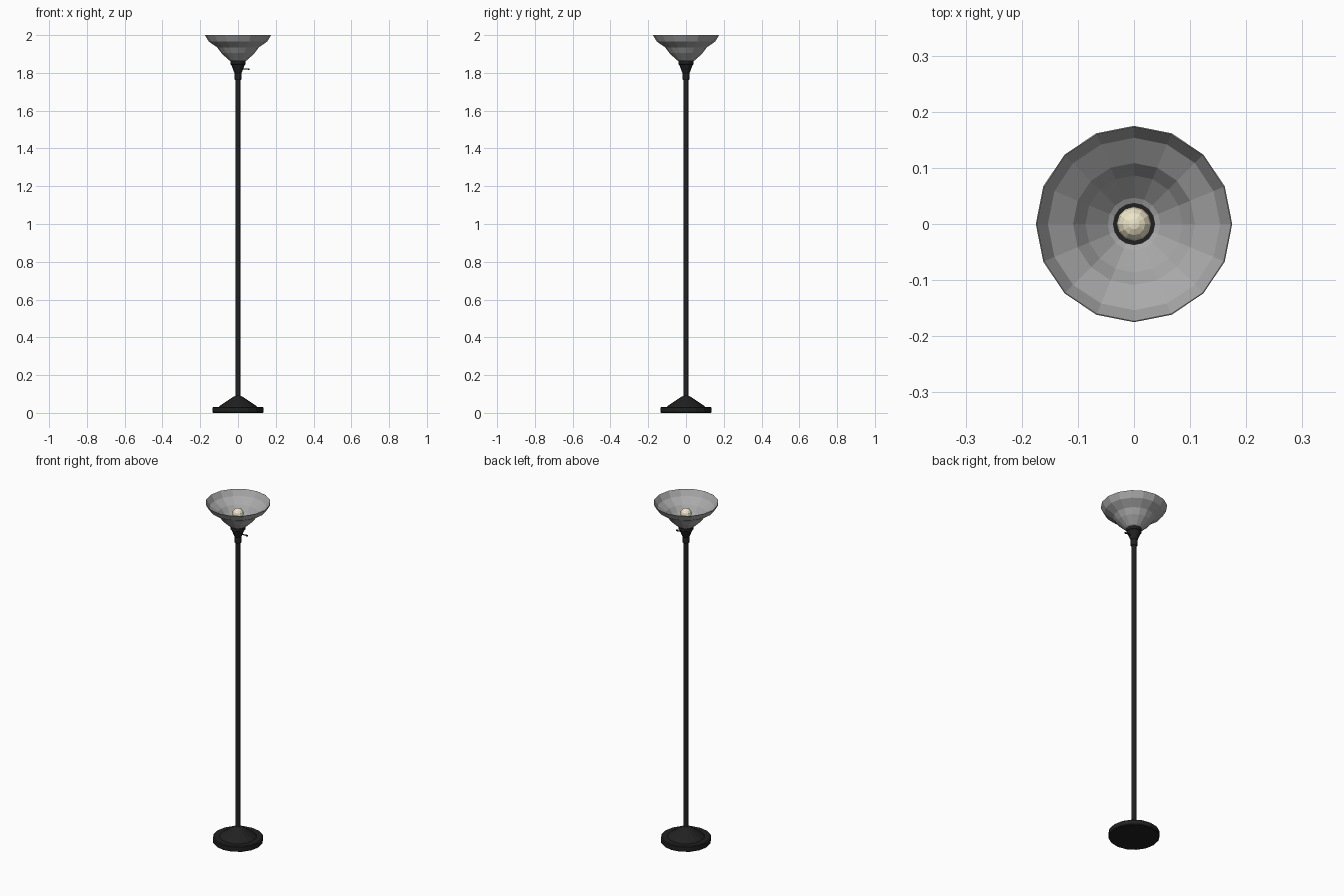
import bpy, math
from mathutils import Matrix

if "Cube" in bpy.data.objects:
    bpy.data.objects.remove(bpy.data.objects["Cube"])


def material(name, rgb):
    m = bpy.data.materials.new(name)
    m.diffuse_color = (*rgb, 1)
    m.use_nodes = True
    m.node_tree.nodes["Principled BSDF"].inputs["Base Color"].default_value = m.diffuse_color
    return m


black = material("black_metal", (0.015, 0.015, 0.015))
cream = material("warm_glass", (0.85, 0.78, 0.58))
grey = material("grey_shade", (0.4, 0.4, 0.4))


def lathe(name, profile, sides, mat, cap_ends=True):
    """Spin (radius, z) points around z into flat faces."""
    verts, faces = [], []
    for r, z in profile:
        for i in range(sides):
            a = 2 * math.pi * i / sides
            verts.append((r * math.cos(a), r * math.sin(a), z))
    for k in range(len(profile) - 1):
        for i in range(sides):
            j = (i + 1) % sides
            a, b = k * sides, (k + 1) * sides
            faces.append((a + i, a + j, b + j, b + i))
    if cap_ends:
        faces.append(tuple(reversed(range(sides))))
        faces.append(tuple(range(len(verts) - sides, len(verts))))
    mesh = bpy.data.meshes.new(name)
    mesh.from_pydata(verts, [], faces)
    mesh.materials.append(mat)
    obj = bpy.data.objects.new(name, mesh)
    bpy.context.collection.objects.link(obj)
    return obj


# Weighted foot: rim disc, step and cone
lathe("base", [(0.132, 0), (0.135, 0.004), (0.135, 0.028), (0.13, 0.032),
               (0.1, 0.032), (0.092, 0.04), (0.022, 0.087), (0.012, 0.092)], 16, black)

# Pole
lathe("pole", [(0.0125, 0.08), (0.0125, 1.775)], 12, black)

# Collar and flared socket cup
lathe("socket", [(0.015, 1.762), (0.019, 1.768), (0.019, 1.79), (0.017, 1.797),
                 (0.02, 1.802), (0.036, 1.843), (0.04, 1.846), (0.04, 1.864)], 16, black)

# Switch on the right side of the socket
switch = lathe("switch", [(0.003, 0.015), (0.003, 0.052), (0.0045, 0.052), (0.0045, 0.062)], 8, black)
switch.data.transform(Matrix.Translation((0, 0, 1.82)) @ Matrix.Rotation(math.pi / 2, 4, 'Y'))

# Stepped bowl shade, open at the top
shade = lathe("shade", [(0.038, 1.862), (0.048, 1.867), (0.088, 1.905), (0.11, 1.935),
                        (0.155, 1.966), (0.175, 2.0)], 16, grey, cap_ends=False)
wall = shade.modifiers.new("wall", 'SOLIDIFY')
wall.thickness = 0.002
wall.offset = -1

# Bulb: neck blending into a globe
globe = [(0.031 * math.cos(math.radians(a)), 1.935 + 0.031 * math.sin(math.radians(a)))
         for a in (-55, -28, 0, 25, 50, 72, 89)]
lathe("bulb", [(0.013, 1.86), (0.014, 1.89)] + globe, 12, cream)
